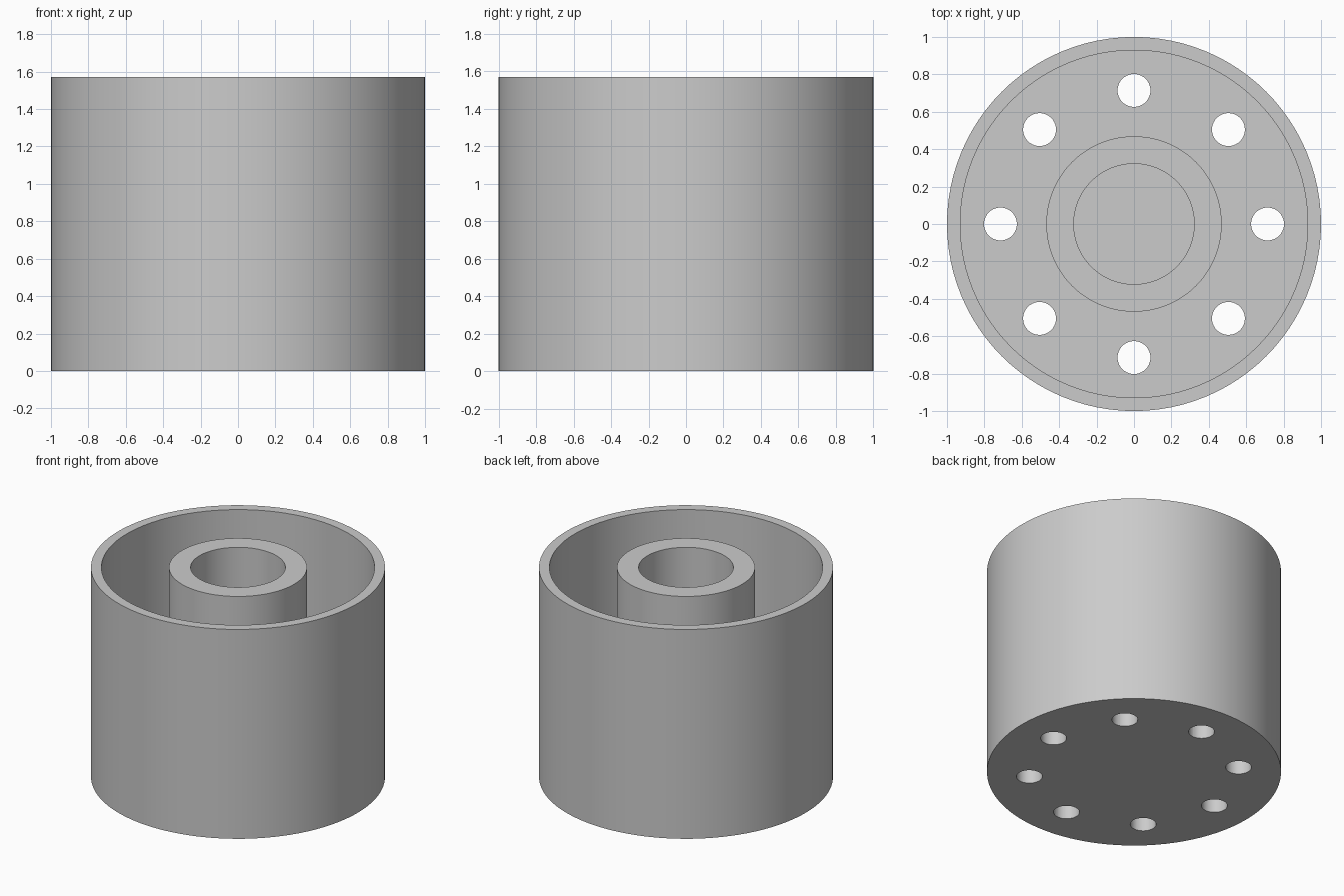
import bpy, bmesh
from math import cos, sin, tau, radians
from mathutils import Vector

if "Cube" in bpy.data.objects:
    bpy.data.objects.remove(bpy.data.objects["Cube"], do_unlink=True)

HEIGHT, FLOOR = 1.571, 0.143
OUTER, INNER = 1.0, 0.929
BOSS, BORE = 0.469, 0.322
HOLE_RING, HOLE = 0.714, 0.088
SEGMENTS = 96

grey = bpy.data.materials.new("plain grey")
grey.use_nodes = True
colour = (0.6, 0.6, 0.6, 1)
grey.diffuse_color = colour
grey.node_tree.nodes["Principled BSDF"].inputs["Base Color"].default_value = colour


def add_object(name, bm):
    bmesh.ops.recalc_face_normals(bm, faces=bm.faces)
    mesh = bpy.data.meshes.new(name)
    bm.to_mesh(mesh)
    bm.free()
    mesh.materials.append(grey)
    obj = bpy.data.objects.new(name, mesh)
    bpy.context.collection.objects.link(obj)
    return obj


# Cup body with a central hollow boss, turned from one profile
profile = [(0, 0), (OUTER, 0), (OUTER, HEIGHT), (INNER, HEIGHT), (INNER, FLOOR),
           (BOSS, FLOOR), (BOSS, HEIGHT), (BORE, HEIGHT), (BORE, FLOOR), (0, FLOOR)]
bm = bmesh.new()
verts = [bm.verts.new((r, 0, z)) for r, z in profile]
edges = [bm.edges.new(pair) for pair in zip(verts, verts[1:])]
bmesh.ops.spin(bm, geom=verts + edges, cent=(0, 0, 0), axis=(0, 0, 1),
               angle=tau, steps=SEGMENTS, use_duplicate=False)
bmesh.ops.remove_doubles(bm, verts=bm.verts, dist=0.0005)
body = add_object("cup_body", bm)

# Ring of eight holes through the floor
bm = bmesh.new()
for i in range(8):
    a = tau * i / 8
    made = bmesh.ops.create_cone(bm, cap_ends=True, segments=40, radius1=HOLE,
                                 radius2=HOLE, depth=FLOOR * 3)
    bmesh.ops.translate(bm, verts=made["verts"],
                        vec=Vector((HOLE_RING * cos(a), HOLE_RING * sin(a), FLOOR / 2)))
cutter = add_object("hole_cutter", bm)
cutter.hide_render = True

cut = body.modifiers.new("floor holes", "BOOLEAN")
cut.operation = "DIFFERENCE"
cut.solver = "EXACT"
cut.object = cutter

bpy.ops.object.select_all(action="DESELECT")
body.select_set(True)
bpy.context.view_layer.objects.active = body
bpy.ops.object.modifier_apply(modifier=cut.name)
bpy.data.objects.remove(cutter, do_unlink=True)
bpy.ops.object.shade_smooth_by_angle(angle=radians(30))
